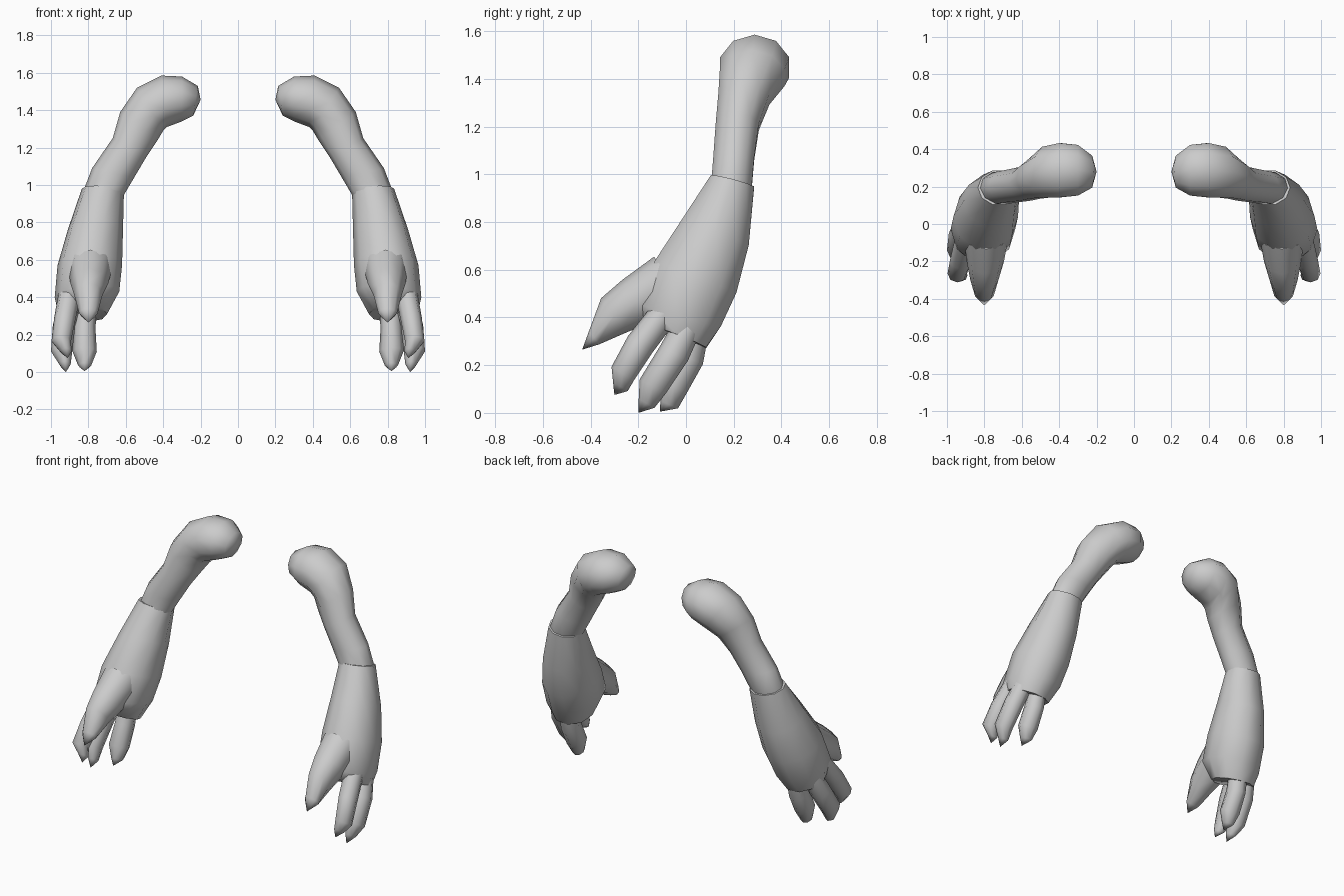
import bpy, bmesh
from math import cos, sin, pi
from mathutils import Vector

if "Cube" in bpy.data.objects:
    bpy.data.objects.remove(bpy.data.objects["Cube"])


def loft(name, rings, sides, start=None, tip=None):
    """Skin a list of (centre, u, v) elliptical rings and mirror across x."""
    bm = bmesh.new()
    loops = [[bm.verts.new(c + u * cos(2 * pi * i / sides) + v * sin(2 * pi * i / sides))
              for i in range(sides)] for c, u, v in rings]
    for a, b in zip(loops, loops[1:]):
        for i in range(sides):
            j = (i + 1) % sides
            bm.faces.new((a[i], a[j], b[j], b[i]))
    for loop, point in ((loops[0], start), (loops[-1], tip)):
        if point is None:
            bm.faces.new(loop)
        else:
            p = bm.verts.new(point)
            for i in range(sides):
                bm.faces.new((loop[i], loop[(i + 1) % sides], p))
    bmesh.ops.recalc_face_normals(bm, faces=bm.faces)
    mesh = bpy.data.meshes.new(name)
    bm.to_mesh(mesh)
    bm.free()
    ob = bpy.data.objects.new(name, mesh)
    bpy.context.collection.objects.link(ob)
    bpy.ops.object.select_all(action='DESELECT')
    ob.select_set(True)
    bpy.context.view_layer.objects.active = ob
    bpy.ops.object.shade_smooth_by_angle(angle=1.0)
    ob.modifiers.new("Mirror", 'MIRROR').use_mirror_merge = False
    return ob


def limb_ring(xi, zi, xo, zo, yf, yb, lift=0):
    """Ring from its inner and outer (x, z), front and back y, and front lift."""
    return (Vector(((xi + xo) / 2, (yf + yb) / 2, (zi + zo) / 2)),
            Vector(((xo - xi) / 2, 0, (zo - zi) / 2)),
            Vector((0, (yb - yf) / 2, -lift)))


def digit(name, points, tip):
    """Finger from (x, y, z, half width, half depth) stations to a pointed tip."""
    d = Vector(tip) - Vector(points[0][:3])
    across = Vector((0, -d.z, d.y)).normalized()
    rings = [(Vector(p[:3]), Vector((p[3], 0, 0)), across * p[4]) for p in points]
    return loft(name, rings, 8, tip=Vector(tip))


# Upper arm with rounded shoulder
loft("upper_arm", [limb_ring(*r) for r in (
    (.24, 1.37, .215, 1.53, .19, .37),
    (.30, 1.34, .30, 1.58, .145, .43),
    (.38, 1.31, .41, 1.585, .135, .44),
    (.40, 1.29, .54, 1.52, .135, .42),
    (.43, 1.24, .63, 1.39, .13, .355),
    (.49, 1.15, .67, 1.25, .12, .31),
    (.555, 1.04, .78, 1.09, .11, .29),
    (.62, .93, .83, .96, .10, .28),
    (.65, .86, .83, .88, .08, .25))], 10, start=Vector((.2, .28, 1.455)))

# Forearm glove widening into the palm
loft("forearm", [limb_ring(*r) for r in (
    (.61, .96, .835, .98, .10, .29, .025),
    (.615, .76, .91, .76, -.02, .27, .06),
    (.62, .57, .965, .57, -.14, .22, .07),
    (.635, .43, .98, .40, -.21, .155, .05),
    (.70, .31, .965, .33, -.17, .09, .05))], 10)

# Thumb and three fingers
digit("thumb", [(.79, -.06, .56, .12, .12), (.795, -.2, .47, .10, .11),
                (.80, -.30, .41, .075, .09), (.80, -.385, .315, .05, .035)],
      (.80, -.435, .265))
digit("index_finger", [(.90, -.09, .42, .06, .06), (.925, -.19, .29, .058, .062),
                       (.945, -.265, .165, .052, .055), (.92, -.275, .11, .03, .036)],
      (.91, -.3, .075))
digit("middle_finger", [(.90, .01, .37, .06, .06), (.93, -.05, .25, .06, .066),
                        (.943, -.14, .11, .057, .062), (.925, -.165, .04, .03, .038)],
      (.92, -.2, 0))
digit("outer_finger", [(.815, .04, .36, .06, .06), (.82, .01, .23, .058, .066),
                       (.82, -.05, .11, .065, .06), (.82, -.07, .035, .035, .04)],
      (.82, -.11, .005))
